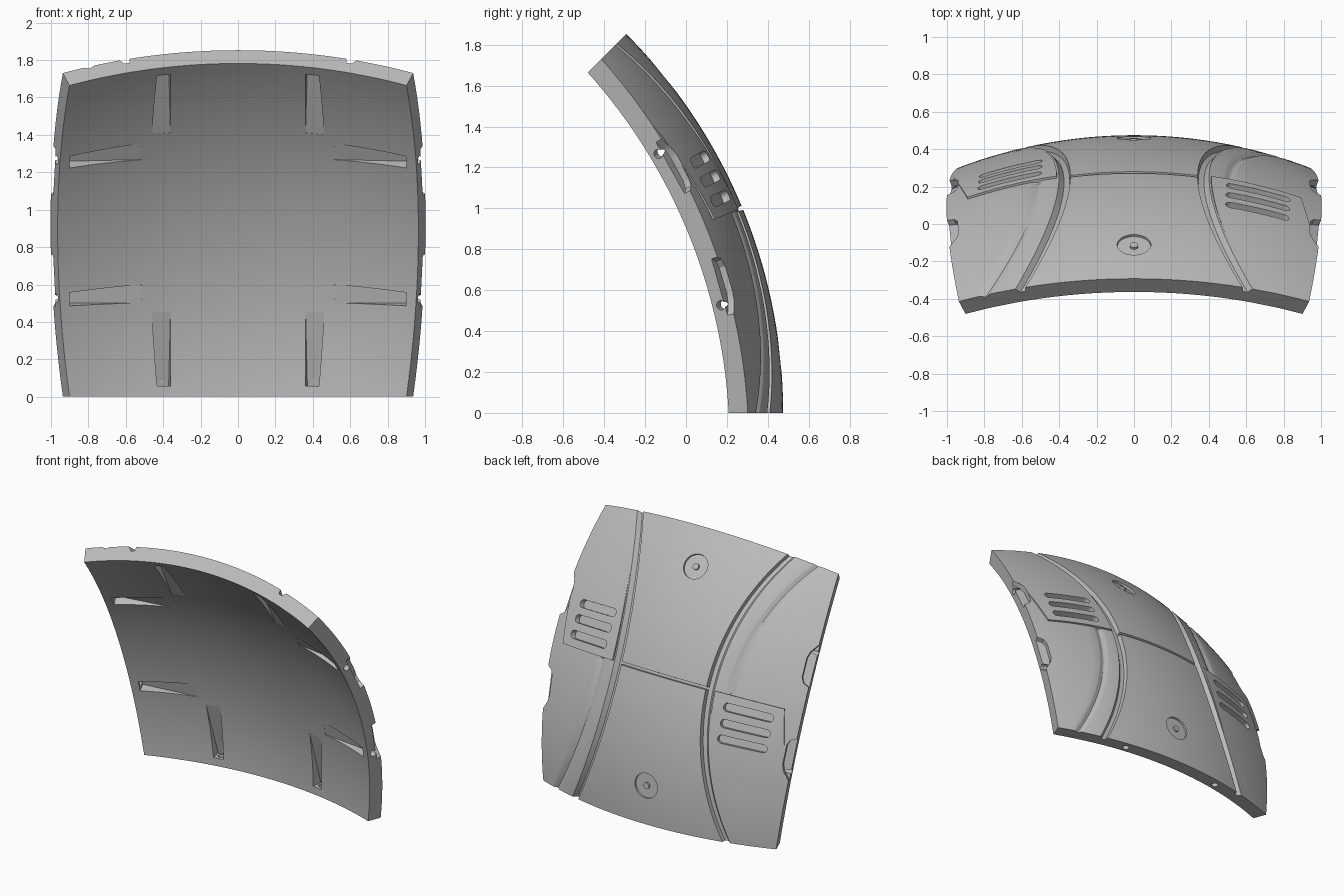
import bpy, bmesh, math
from mathutils import Vector

cube = bpy.data.objects.get("Cube")
if cube:
    bpy.data.objects.remove(cube, do_unlink=True)

# Shell frame: a square patch of a sphere, addressed by tangent coordinates p, q
OUT, INN = 2.62, 2.52
TILT = math.radians(22.5)
LIM = math.tan(TILT)
CENTRE = Vector((0, 0.475 - OUT, 0))
MID = Vector((0, math.cos(TILT), math.sin(TILT)))
UP = Vector((0, -math.sin(TILT), math.cos(TILT)))

grey = bpy.data.materials.new("armour_grey")
grey.use_nodes = True
GREY = (0.5, 0.5, 0.5, 1)
grey.diffuse_color = GREY
grey.node_tree.nodes["Principled BSDF"].inputs["Base Color"].default_value = GREY


def at(p, q, r):
    return CENTRE + (Vector((p, 0, 0)) + MID + UP * q).normalized() * r


def finish(name, bm):
    bmesh.ops.recalc_face_normals(bm, faces=bm.faces)
    mesh = bpy.data.meshes.new(name)
    bm.to_mesh(mesh)
    bm.free()
    mesh.materials.append(grey)
    ob = bpy.data.objects.new(name, mesh)
    bpy.context.collection.objects.link(ob)
    return ob


def slab(name, rows):
    """Closed solid from rows of (p, q, outer radius, inner radius)."""
    bm = bmesh.new()
    top = [[bm.verts.new(at(p, q, ro)) for p, q, ro, ri in row] for row in rows]
    low = [[bm.verts.new(at(p, q, ri)) for p, q, ro, ri in row] for row in rows]
    nr, nc = len(rows), len(rows[0])
    for g in (top, low):
        for i in range(nr - 1):
            for j in range(nc - 1):
                bm.faces.new((g[i][j], g[i][j + 1], g[i + 1][j + 1], g[i + 1][j]))
    ring = [(0, j) for j in range(nc - 1)] + [(i, nc - 1) for i in range(nr - 1)]
    ring += [(nr - 1, j) for j in range(nc - 1, 0, -1)] + [(i, 0) for i in range(nr - 1, 0, -1)]
    for (a, b), (c, d) in zip(ring, ring[1:] + ring[:1]):
        bm.faces.new((top[a][b], top[c][d], low[c][d], low[a][b]))
    return finish(name, bm)


def prism(name, outline, low, high):
    """Solid over a p, q outline; high may be one radius or one per corner."""
    if not isinstance(high, (list, tuple)):
        high = [high] * len(outline)
    bm = bmesh.new()
    a = [bm.verts.new(at(p, q, low)) for p, q in outline]
    b = [bm.verts.new(at(p, q, h)) for (p, q), h in zip(outline, high)]
    bm.faces.new(a)
    bm.faces.new(b)
    for i in range(len(a)):
        k = (i + 1) % len(a)
        bm.faces.new((a[i], a[k], b[k], b[i]))
    return finish(name, bm)


def circle(p, q, rad, n=40):
    return [(p + rad * math.cos(i * math.tau / n), q + rad * math.sin(i * math.tau / n))
            for i in range(n)]


def rod(name, start, end, rad):
    bm = bmesh.new()
    bmesh.ops.create_cone(bm, cap_ends=True, segments=20, radius1=rad, radius2=rad,
                          depth=(end - start).length)
    rot = (end - start).to_track_quat('Z', 'Y').to_matrix()
    for v in bm.verts:
        v.co = rot @ v.co + (start + end) / 2
    return finish(name, bm)


def groove(q):
    return 0.131 + 0.115 * (q / LIM) ** 2


def valley(q):
    return 0.2 + 0.145 * (q / LIM) ** 2


# Shell: cross-section columns follow the curved grooves
def half_section(q, side):
    g, v = groove(q), valley(q)
    seam = -0.025 if abs(q) < 0.0035 else 0
    cols = [(g * f / 8, seam) for f in range(9)]
    cols += [(g + 0.003, -0.03), (g + 0.015, -0.03), (g + 0.024, 0)]
    depth = 0.014 if side * q < 0 else 0
    for k in range(-3, 4):
        cols.append((v + k * 0.005, -depth * (0.5 + 0.5 * math.cos(k * math.pi / 3))))
    start = v + 0.015
    cols += [(start + (LIM - start) * f / 8, 0) for f in range(1, 9)]
    return [(side * p, q, OUT + h, INN) for p, h in cols]


steps = [math.tan(TILT * i / 24) for i in range(1, 25)]
positive = [0.003, 0.0042] + steps
qs = [-q for q in reversed(positive)] + positive
shell = slab("curved_shell", [half_section(q, -1)[:0:-1] + half_section(q, 1) for q in qs])

# Raised vent plates, one per side, turned half round from each other
plates = []
for side, word in ((1, "left"), (-1, "right")):
    rows = []
    for i in range(13):
        f = i / 12
        q = 0.25 * f
        p0, p1 = groove(q) + 0.028, 0.36 + (LIM - 0.36) * f
        rise = 0.013 * (1 - f) - 0.001
        rows.append([(side * (p0 + (p1 - p0) * j / 12), side * q, OUT + rise, 2.60)
                     for j in range(13)])
    plates.append(slab(word + "_vent_plate", rows))

# Cutters
cutters = []
for s in (1, -1):
    # vent slots with round ends
    for q in (0.033, 0.076, 0.118):
        line = []
        for p, turn in ((0.324, -0.5), (0.202, 0.5)):
            for i in range(9):
                a = math.pi * (turn + i / 8)
                line.append((s * (p + 0.011 * math.cos(a)), s * (q + 0.011 * math.sin(a))))
        cutters.append(prism("slot_cutter", line, 2.593, 2.7))
    # round dish
    cutters.append(prism("dish_cutter", circle(0, s * 0.297, 0.036), 2.606, 2.7))
    # shallow notches on the side edges
    for t in (1, -1):
        notch = [(0.43, 0.066), (0.396, 0.08), (0.388, 0.095), (0.388, 0.15),
                 (0.394, 0.168), (0.43, 0.215)]
        cutters.append(prism("notch_cutter", [(s * p, t * q) for p, q in notch], 2.588, 2.7))
        # wedge pockets on the inside, each with a bolt hole through the rim
        for swap in (False, True):
            def place(across, along):
                a, b = s * across, t * along
                if swap:
                    a, b = s * along, t * across
                return a, b
            wedge = [place(0.155, 0.388), place(0.187, 0.388), place(0.19, 0.212), place(0.148, 0.212)]
            cutters.append(prism("pocket_cutter", wedge, 2.4, (2.594, 2.594, 2.521, 2.521)))
            cutters.append(rod("bolt_hole_cutter", at(*place(0.171, 0.43), 2.566),
                               at(*place(0.171, 0.375), 2.566), 0.023))

helpers = bpy.data.collections.new("cutters")
bpy.context.scene.collection.children.link(helpers)
for c in cutters:
    c.hide_render = True
    bpy.context.collection.objects.unlink(c)
    helpers.objects.link(c)

for ob in [shell] + plates:
    mod = ob.modifiers.new("cuts", 'BOOLEAN')
    mod.operation = 'DIFFERENCE'
    mod.operand_type = 'COLLECTION'
    mod.collection = helpers
    mod.solver = 'EXACT'
    bpy.context.view_layer.objects.active = ob
    bpy.ops.object.modifier_apply(modifier=mod.name)

for c in cutters:
    bpy.data.objects.remove(c, do_unlink=True)
bpy.data.collections.remove(helpers)

# Small pins in the dishes
pins = [prism(word + "_dish_pin", circle(0, q, 0.009, 20), 2.59, 2.618)
        for word, q in (("upper", 0.297), ("lower", -0.297))]

for ob in [shell] + plates + pins:
    bpy.ops.object.select_all(action='DESELECT')
    ob.select_set(True)
    bpy.context.view_layer.objects.active = ob
    bpy.ops.object.shade_smooth_by_angle(angle=math.radians(25))
